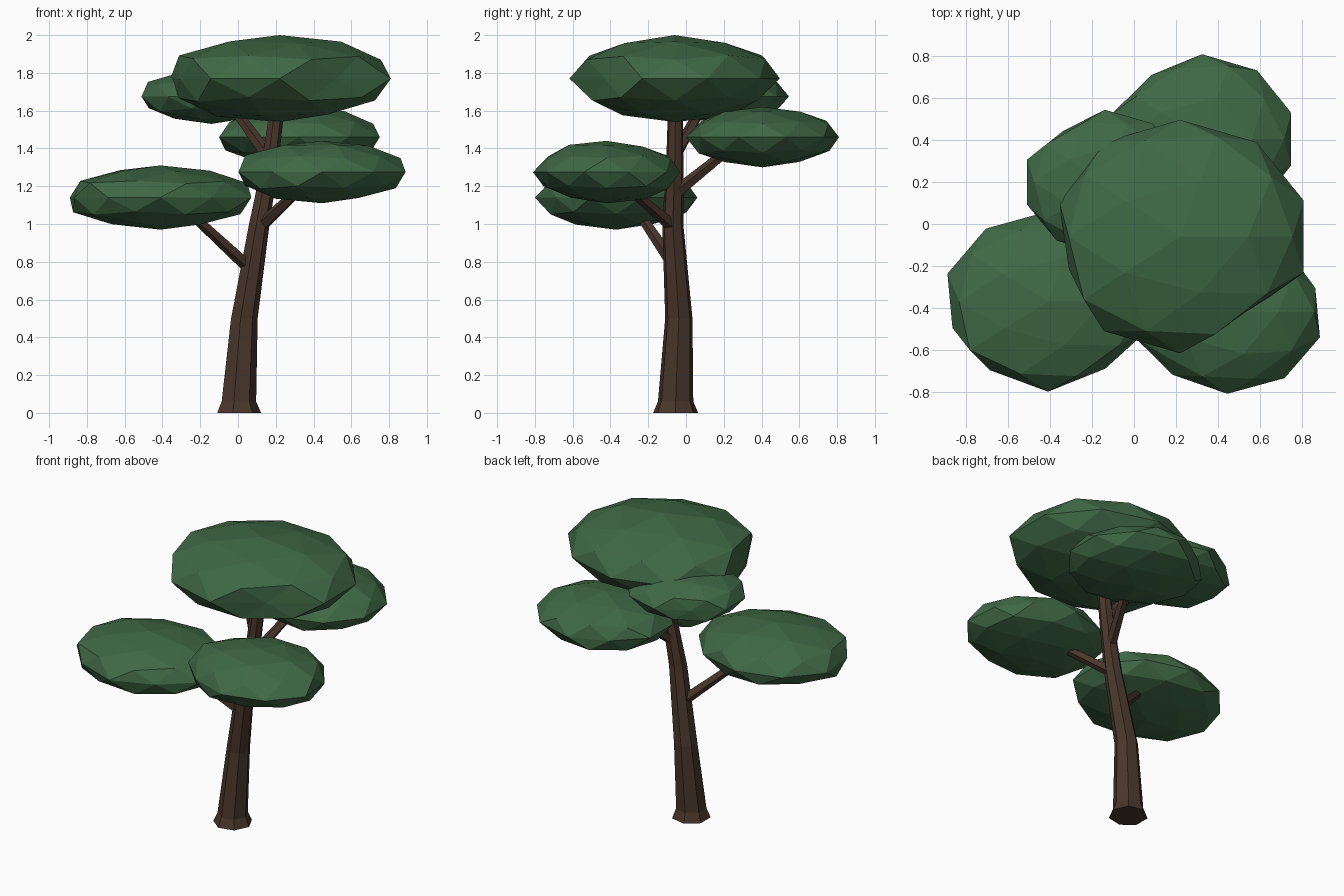
import bpy, bmesh, math, random
from mathutils import Vector

if "Cube" in bpy.data.objects:
    bpy.data.objects.remove(bpy.data.objects["Cube"])

random.seed(4)


def material(name, rgb):
    m = bpy.data.materials.new(name)
    m.diffuse_color = (*rgb, 1)
    m.use_nodes = True
    m.node_tree.nodes["Principled BSDF"].inputs["Base Color"].default_value = m.diffuse_color
    return m


BARK = material("bark", (0.065, 0.037, 0.024))
LEAF = material("leaf", (0.05, 0.14, 0.06))


def finish(bm, name, mat):
    bmesh.ops.recalc_face_normals(bm, faces=bm.faces)
    me = bpy.data.meshes.new(name)
    bm.to_mesh(me)
    bm.free()
    me.materials.append(mat)
    ob = bpy.data.objects.new(name, me)
    bpy.context.collection.objects.link(ob)
    return ob


def limb(name, path, sides, flat=False):
    """Faceted tapering tube through (x, y, z, radius) points."""
    bm = bmesh.new()
    rings = []
    pts = [Vector(p[:3]) for p in path]
    for i, p in enumerate(path):
        d = pts[min(i + 1, len(pts) - 1)] - pts[max(i - 1, 0)]
        u, v = Vector((1, 0, 0)), Vector((0, 1, 0))
        if not flat:
            u = d.cross(Vector((0, 0, 1))).normalized()
            v = d.cross(u).normalized()
        ring = []
        for k in range(sides):
            a = math.tau * k / sides
            ring.append(bm.verts.new(pts[i] + p[3] * (math.cos(a) * u + math.sin(a) * v)))
        rings.append(ring)
    for a, b in zip(rings, rings[1:]):
        for k in range(sides):
            n = (k + 1) % sides
            bm.faces.new((a[k], a[n], b[n], b[k]))
    bm.faces.new(rings[0])
    bm.faces.new(rings[-1])
    return finish(bm, name, BARK)


def canopy(name, centre, radii, pull):
    """Flattened low-poly leaf pad; pull maps a rim angle to a radius factor."""
    bm = bmesh.new()
    bmesh.ops.create_icosphere(bm, subdivisions=2, radius=1)
    for v in bm.verts:
        if abs(v.co.z) < 0.05:
            ang = round(math.degrees(math.atan2(v.co.y, v.co.x))) % 360
            v.co *= pull.get(ang, 1)
        elif abs(v.co.z) < 0.95:
            v.co *= random.uniform(0.95, 1.03)
        v.co = Vector(c + r * q for c, r, q in zip(centre, radii, v.co))
    return finish(bm, name, LEAF)


# Trunk with flared foot
limb("trunk", [(0, -0.055, 0, 0.122), (0, -0.055, 0.06, 0.096), (0.03, -0.038, 0.5, 0.074),
               (0.11, -0.07, 1.0, 0.057), (0.165, -0.06, 1.3, 0.047),
               (0.21, -0.055, 1.65, 0.04)], 7, True)

# Branches
for name, a, b in [
    ("branch_left", (0.05, -0.06, 0.78), (-0.32, -0.29, 1.12)),
    ("branch_right", (0.11, -0.06, 0.98), (0.39, -0.36, 1.24)),
    ("branch_back_right", (0.14, -0.06, 1.16), (0.28, 0.3, 1.45)),
    ("branch_back_left", (0.16, -0.06, 1.36), (-0.06, 0.11, 1.66)),
]:
    limb(name, [(*a, 0.036), (*b, 0.024)], 5)

# Leaf pads
canopy("canopy_top", (0.22, -0.06, 1.77), (0.62, 0.557, 0.23), {306: 0.82, 198: 0.9, 162: 0.98})
canopy("canopy_left", (-0.41, -0.37, 1.14), (0.505, 0.43, 0.17), {234: 0.94, 306: 0.92, 198: 0.95})
canopy("canopy_right", (0.445, -0.42, 1.275), (0.465, 0.39, 0.165), {18: 0.95, 234: 0.95})
canopy("canopy_back_right", (0.325, 0.405, 1.46), (0.447, 0.405, 0.16), {126: 0.93})
canopy("canopy_back_left", (-0.14, 0.2, 1.675), (0.39, 0.345, 0.145), {126: 0.87})
